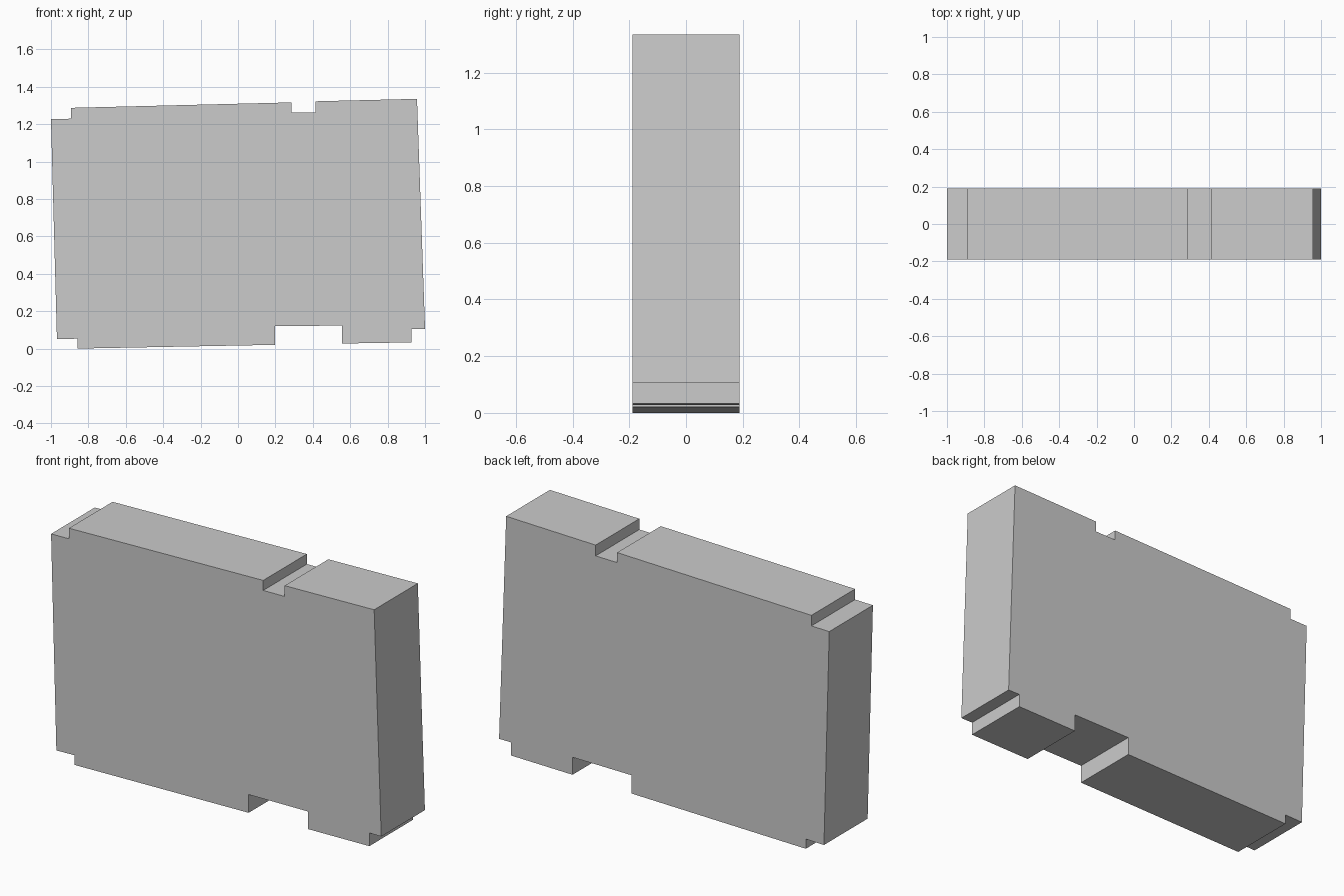
import bpy, bmesh

if "Cube" in bpy.data.objects:
    bpy.data.objects.remove(bpy.data.objects["Cube"])

# Slightly skewed stone slab outline (x, z), counter-clockwise seen from the front
outline = [
    (-0.968, 0.05), (-0.858, 0.053), (-0.858, 0.0),             # lower left notch
    (0.197, 0.02), (0.197, 0.12), (0.555, 0.123), (0.555, 0.027),  # bottom slot
    (0.928, 0.033), (0.928, 0.105), (1.0, 0.105),               # lower right notch
    (0.957, 1.335), (0.415, 1.322), (0.415, 1.263),             # top slot
    (0.285, 1.261), (0.285, 1.316),
    (-0.892, 1.287), (-0.892, 1.229), (-1.0, 1.227),            # upper left notch
]
HALF_DEPTH = 0.189

# Extrude the outline front to back
bm = bmesh.new()
front = bm.faces.new([bm.verts.new((x, -HALF_DEPTH, z)) for x, z in outline])
ext = bmesh.ops.extrude_face_region(bm, geom=[front], use_keep_orig=True)
moved = [g for g in ext["geom"] if isinstance(g, bmesh.types.BMVert)]
bmesh.ops.translate(bm, verts=moved, vec=(0, 2 * HALF_DEPTH, 0))
bmesh.ops.recalc_face_normals(bm, faces=bm.faces)

mesh = bpy.data.meshes.new("notched_slab")
bm.to_mesh(mesh)
bm.free()
slab = bpy.data.objects.new("notched_slab", mesh)
bpy.context.collection.objects.link(slab)
